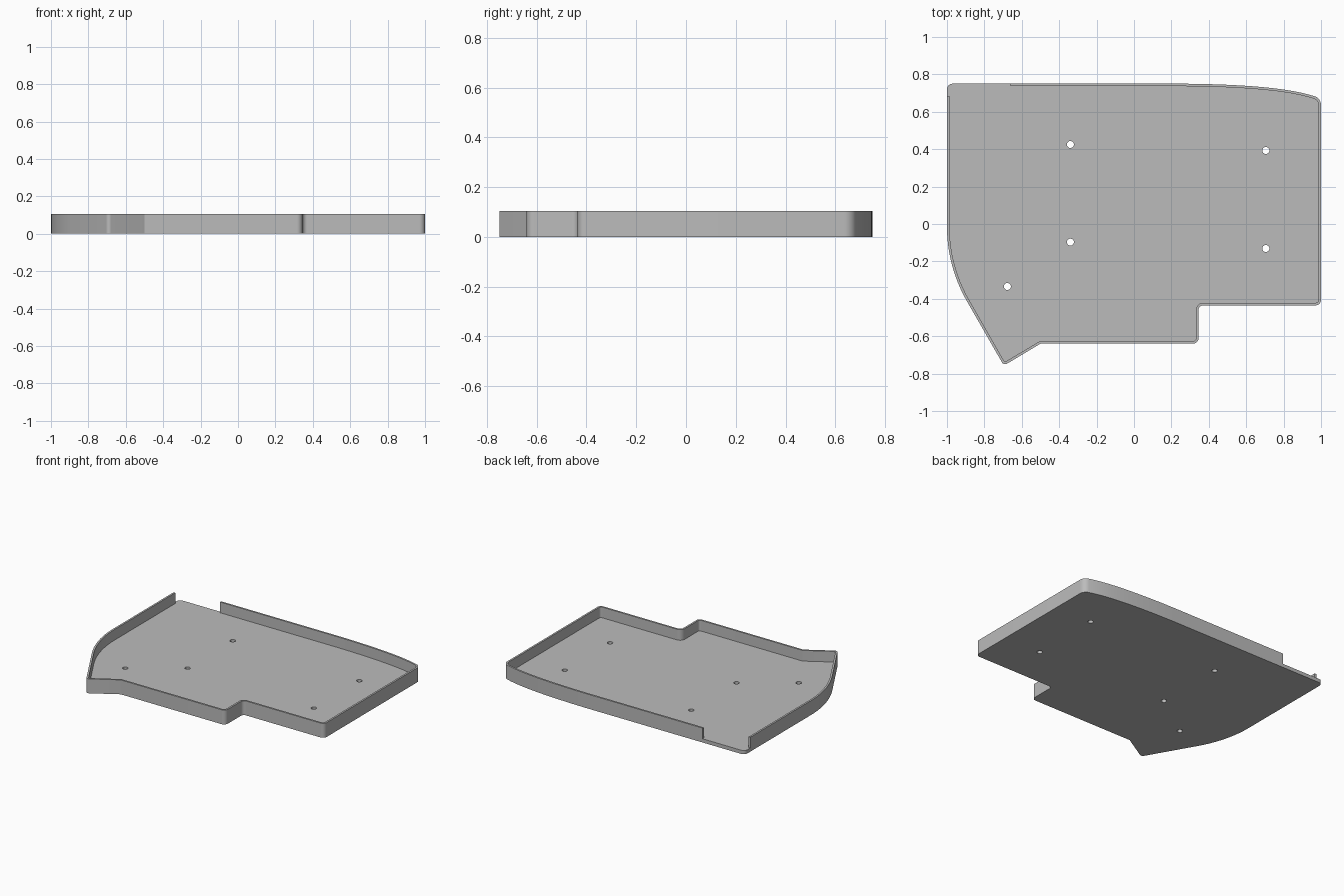
import bpy, bmesh
from math import cos, sin, pi, tan
from mathutils import Vector

if "Cube" in bpy.data.objects:
    bpy.data.objects.remove(bpy.data.objects["Cube"])

FLOOR, TOP, WALL = 0.027, 0.105, 0.0135

grey = bpy.data.materials.new("plain grey")
grey.use_nodes = True
colour = (0.5, 0.5, 0.5, 1)
grey.diffuse_color = colour
grey.node_tree.nodes["Principled BSDF"].inputs["Base Color"].default_value = colour


def fillet(a, b, c, radius):
    """Arc rounding corner b between a and c."""
    a, b, c = Vector(a), Vector(b), Vector(c)
    if radius == 0:
        return [b]
    u, v = (a - b).normalized(), (c - b).normalized()
    angle = u.angle(v)
    centre = b + (u + v).normalized() * radius / sin(angle / 2)
    reach = radius / tan(angle / 2)
    start, end = b + u * reach - centre, b + v * reach - centre
    sweep = start.angle_signed(end)
    steps = 12
    return [centre + Vector((start.x * cos(t) + start.y * sin(t),
                             start.y * cos(t) - start.x * sin(t)))
            for t in (sweep * i / steps for i in range(steps + 1))]


def inset(points, distance):
    """Offset an open clockwise path towards its inside."""
    result = []
    for i, p in enumerate(points):
        before = (p - points[i - 1]).normalized() if i else None
        after = (points[i + 1] - p).normalized() if i < len(points) - 1 else before
        before = before or after
        n1, n2 = Vector((before.y, -before.x)), Vector((after.y, -after.x))
        result.append(p + (n1 + n2) * distance / (1 + n1.dot(n2)))
    return result


def make_object(name, bm):
    bmesh.ops.recalc_face_normals(bm, faces=bm.faces)
    mesh = bpy.data.meshes.new(name)
    bm.to_mesh(mesh)
    bm.free()
    mesh.materials.append(grey)
    obj = bpy.data.objects.new(name, mesh)
    bpy.context.collection.objects.link(obj)
    bpy.ops.object.select_all(action="DESELECT")
    obj.select_set(True)
    bpy.context.view_layer.objects.active = obj
    bpy.ops.object.shade_smooth_by_angle(angle=pi / 6)
    return obj


# Clockwise outline: the bowed back edge, then the rounded corners
wall_start, wall_end = Vector((-0.66, 0.75)), Vector((-1, 0.685))
p0, p1, p2 = Vector((0.28, 0.75)), Vector((0.74, 0.745)), Vector((0.93, 0.693))
bow = [p0 * (1 - t) ** 2 + p1 * 2 * t * (1 - t) + p2 * t * t
       for t in (i / 20 for i in range(21))]
corners = [((1, 0.674), 0.05), ((1, -0.435), 0.03), ((0.345, -0.435), 0.025),
           ((0.345, -0.64), 0.03), ((-0.5, -0.64), 0), ((-0.696, -0.757), 0.02),
           ((-1, -0.227), 0.8)]
stops = [p2] + [c for c, r in corners] + [wall_end]
path = [wall_start] + bow
for i, (corner, radius) in enumerate(corners):
    path += fillet(stops[i], corner, stops[i + 2], radius)
path.append(wall_end)
outline = path + fillet(wall_end, (-1, 0.75), wall_start, 0.03)

# Floor plate with five screw holes
holes = [(-0.34, 0.425), (0.705, 0.393), (-0.34, -0.097), (0.705, -0.131), (-0.677, -0.334)]
loops = [outline] + [[Vector((x + 0.0187 * cos(k * pi / 12), y + 0.0187 * sin(k * pi / 12)))
                      for k in range(24)] for x, y in holes]
bm = bmesh.new()
edges = []
for loop in loops:
    verts = [bm.verts.new((p.x, p.y, 0)) for p in loop]
    edges += [bm.edges.new((verts[i - 1], verts[i])) for i in range(len(verts))]
bmesh.ops.triangle_fill(bm, edges=edges, use_beauty=True, normal=(0, 0, 1))
solid = bmesh.ops.extrude_face_region(bm, geom=bm.faces[:], use_keep_orig=True)
bmesh.ops.translate(bm, vec=(0, 0, FLOOR),
                    verts=[g for g in solid["geom"] if isinstance(g, bmesh.types.BMVert)])
make_object("floor_plate", bm)

# Thin rim wall, open at the back right corner
bm = bmesh.new()
rows = [[bm.verts.new((p.x, p.y, z)) for p in points]
        for points, z in ((path, FLOOR), (path, TOP),
                          (inset(path, WALL), TOP), (inset(path, WALL), FLOOR))]
for j in range(4):
    a, b = rows[j - 1], rows[j]
    for i in range(len(path) - 1):
        bm.faces.new((a[i], a[i + 1], b[i + 1], b[i]))
for end in (0, -1):
    bm.faces.new([row[end] for row in rows])
make_object("rim_wall", bm)
